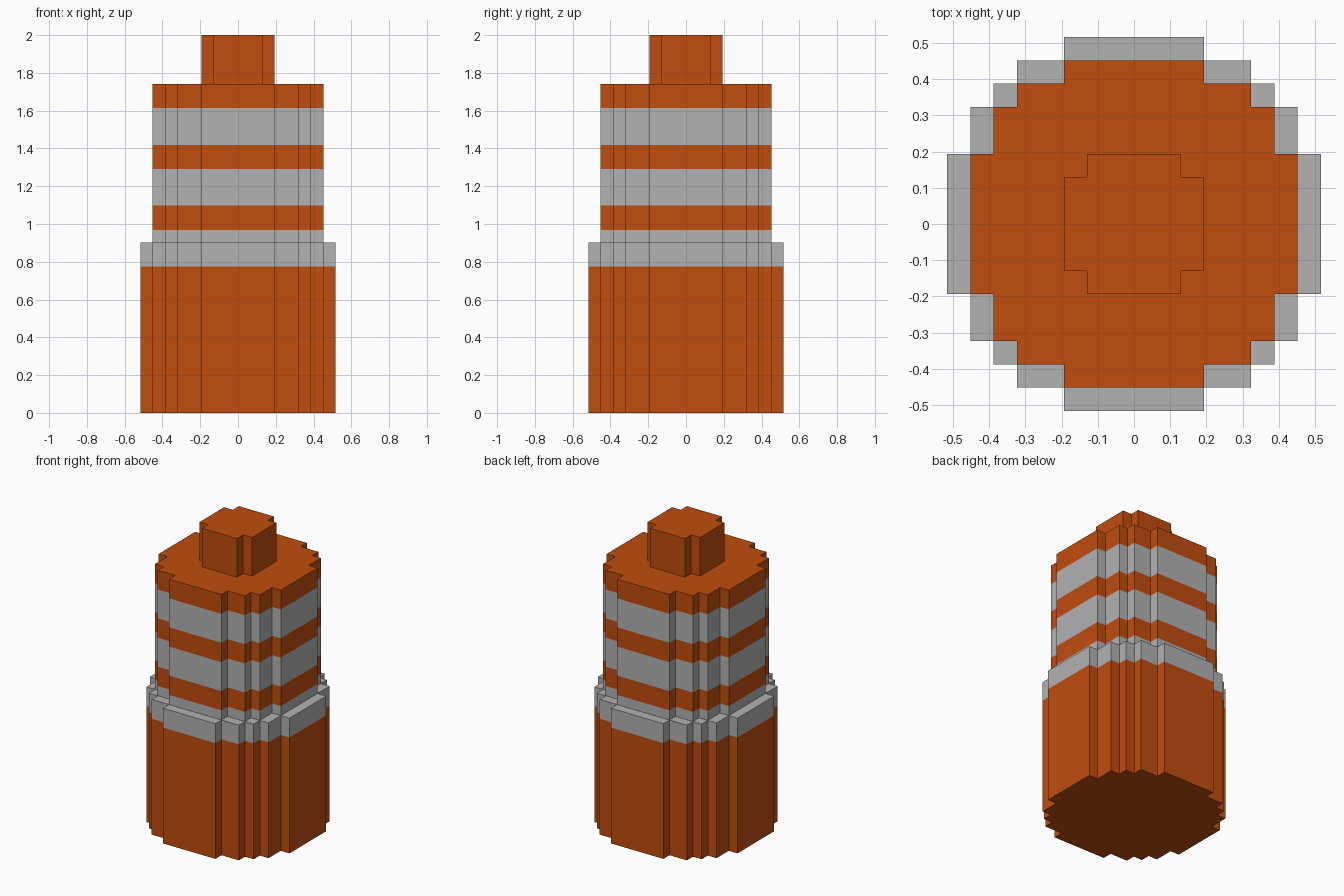
import bpy
import bmesh

U = 2 / 31  # size of one block step

cube = bpy.data.objects.get("Cube")
if cube:
    bpy.data.objects.remove(cube, do_unlink=True)


def make_material(name, rgb):
    mat = bpy.data.materials.new(name)
    mat.use_nodes = True
    mat.diffuse_color = (*rgb, 1)
    mat.node_tree.nodes["Principled BSDF"].inputs["Base Color"].default_value = (*rgb, 1)
    return mat


ORANGE, GREY = 0, 1
materials = [make_material("safety orange", (0.527, 0.074, 0.004)),
             make_material("reflective grey", (0.445, 0.445, 0.445))]


def stepped_outline(corners):
    """Counter-clockwise stepped circle from the outer corners of one quadrant."""
    quadrant = []
    for i, (x, y) in enumerate(corners):
        quadrant.append((x, y))
        if i + 1 < len(corners):
            quadrant.append((corners[i + 1][0], y))  # inner corner of the step
    outline = []
    for sx, sy in ((1, 1), (-1, 1), (-1, -1), (1, -1)):
        part = [(sx * x, sy * y) for x, y in quadrant]
        outline += part if sx * sy > 0 else part[::-1]
    return outline


def banded_drum(name, corners, heights, colours, bottom=False):
    """Stepped prism with one wall ring per colour band; the top takes the last colour."""
    bm = bmesh.new()
    outline = stepped_outline(corners)
    rings = [[bm.verts.new((x * U, y * U, z * U)) for x, y in outline] for z in heights]
    n = len(outline)
    for lower, upper, colour in zip(rings, rings[1:], colours):
        for i in range(n):
            j = (i + 1) % n
            bm.faces.new((lower[i], lower[j], upper[j], upper[i])).material_index = colour
    bm.faces.new(rings[-1]).material_index = colours[-1]
    if bottom:
        bm.faces.new(rings[0][::-1]).material_index = colours[0]
    mesh = bpy.data.meshes.new(name)
    bm.to_mesh(mesh)
    bm.free()
    for mat in materials:
        mesh.materials.append(mat)
    obj = bpy.data.objects.new(name, mesh)
    bpy.context.collection.objects.link(obj)
    return obj


# Wide base with a grey rim
banded_drum("base_drum", [(8, 3), (7, 5), (6, 6), (5, 7), (3, 8)],
            [0, 12, 14], [ORANGE, GREY], bottom=True)

# Narrower striped barrel
banded_drum("striped_barrel", [(7, 3), (6, 5), (5, 6), (3, 7)],
            [14, 15, 17, 20, 22, 25, 27],
            [GREY, ORANGE, GREY, ORANGE, GREY, ORANGE])

# Small handle block on top
banded_drum("top_knob", [(3, 2), (2, 3)], [27, 31], [ORANGE])
